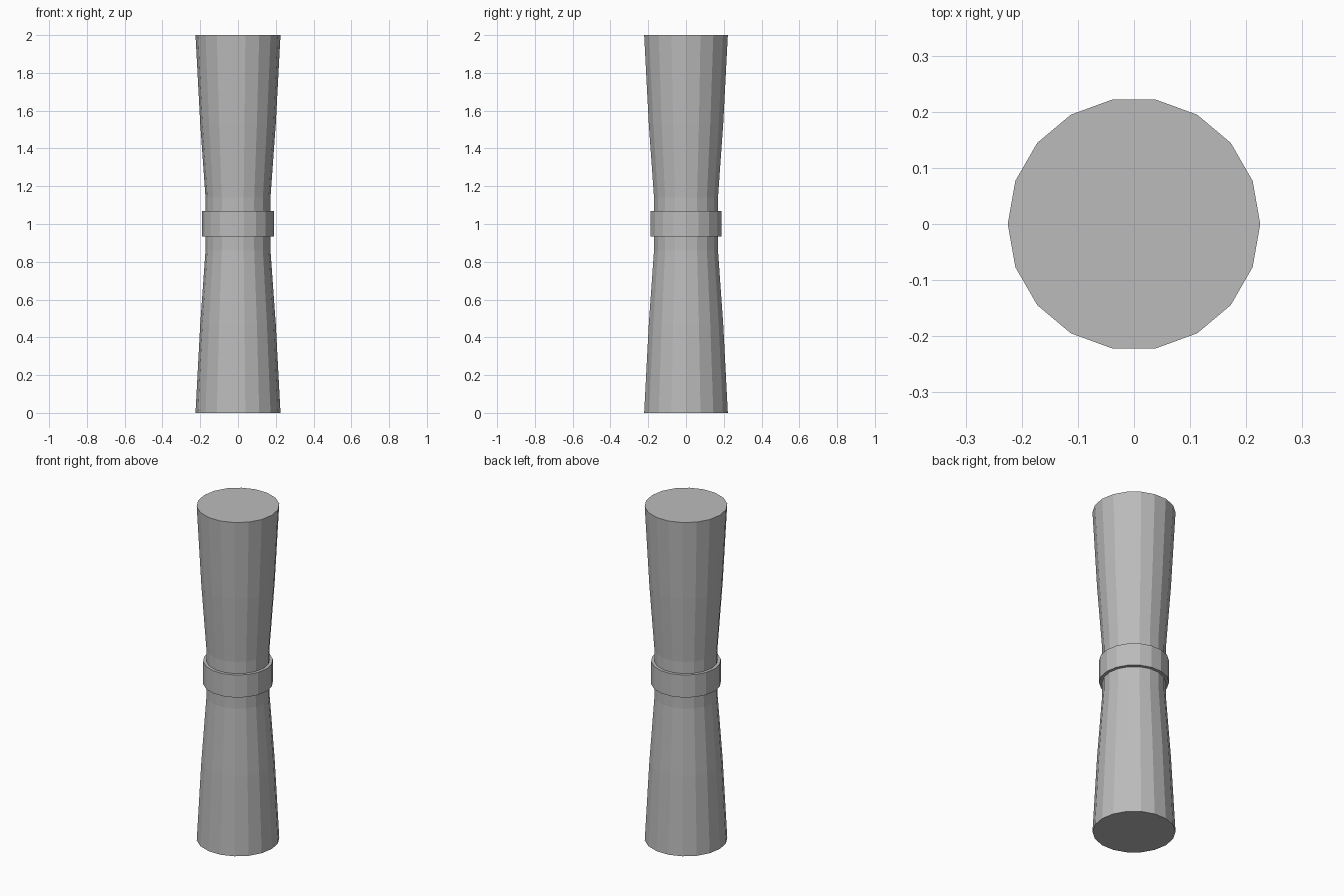
import bpy, bmesh
from math import cos, sin, tau

SIDES = 18

cube = bpy.data.objects.get("Cube")
if cube:
    bpy.data.objects.remove(cube, do_unlink=True)

grey = bpy.data.materials.new("plain grey")
grey.use_nodes = True
colour = (0.5, 0.5, 0.5, 1)
grey.diffuse_color = colour
grey.node_tree.nodes["Principled BSDF"].inputs["Base Color"].default_value = colour


def lathe(name, profile, closed=False):
    """Turn a (radius, height) profile about z; cap the ends unless closed."""
    bm = bmesh.new()
    rings = [[bm.verts.new((r * cos(tau * i / SIDES), r * sin(tau * i / SIDES), z))
              for i in range(SIDES)] for r, z in profile]
    pairs = list(zip(rings, rings[1:]))
    if closed:
        pairs.append((rings[-1], rings[0]))
    else:
        bm.faces.new(rings[0][::-1])
        bm.faces.new(rings[-1])
    for low, high in pairs:
        for i in range(SIDES):
            j = (i + 1) % SIDES
            bm.faces.new((low[i], low[j], high[j], high[i]))
    bmesh.ops.recalc_face_normals(bm, faces=bm.faces)
    mesh = bpy.data.meshes.new(name)
    bm.to_mesh(mesh)
    bm.free()
    mesh.materials.append(grey)
    obj = bpy.data.objects.new(name, mesh)
    bpy.context.collection.objects.link(obj)
    return obj


# Body: lower half flares to the base, upper half mirrors it
lower = [(0.225, 0), (0.2, 0.47), (0.172, 0.86)]
upper = [(r, 2 - z) for r, z in reversed(lower)]
lathe("waisted_body", lower + upper)

# Band around the waist
lathe("waist_band", [(0.165, 0.935), (0.19, 0.935), (0.19, 1.07), (0.165, 1.07)], closed=True)
